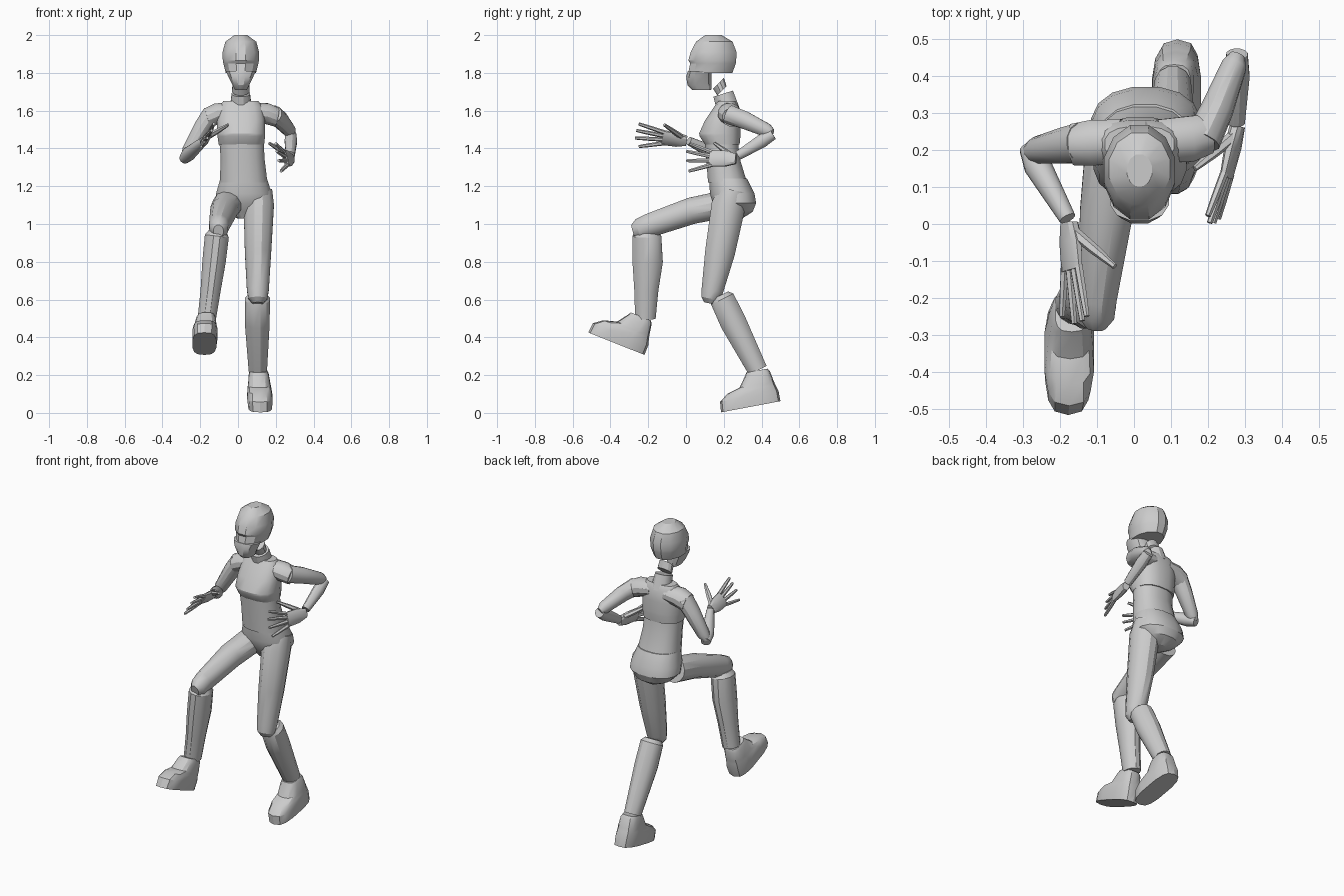
import bpy, bmesh, math
from mathutils import Vector as V


def loft(name, rings, axis=None, side=(1, 0, 0), n=12, p=2.0, smooth=30):
    """Skin of (x, y, z, half width, half depth) superellipse rings, all square to one axis."""
    ax = V(axis) if axis else V(rings[-1][:3]) - V(rings[0][:3])
    ax.normalize()
    u = V(side)
    u = (u - ax * u.dot(ax)).normalized()
    w = ax.cross(u)
    bm = bmesh.new()
    rows = []
    for x, y, z, a, b in rings:
        row = []
        for i in range(n):
            t = 2 * math.pi * (i + 0.5) / n
            c, s = math.cos(t), math.sin(t)
            c = math.copysign(abs(c) ** (2 / p), c)
            s = math.copysign(abs(s) ** (2 / p), s)
            row.append(bm.verts.new(V((x, y, z)) + u * a * c + w * b * s))
        rows.append(row)
    for r0, r1 in zip(rows, rows[1:]):
        for i in range(n):
            j = (i + 1) % n
            bm.faces.new((r0[i], r0[j], r1[j], r1[i]))
    bm.faces.new(rows[0])
    bm.faces.new(rows[-1])
    bmesh.ops.recalc_face_normals(bm, faces=bm.faces)
    me = bpy.data.meshes.new(name)
    bm.to_mesh(me)
    bm.free()
    ob = bpy.data.objects.new(name, me)
    bpy.context.collection.objects.link(ob)
    bpy.ops.object.select_all(action='DESELECT')
    ob.select_set(True)
    bpy.context.view_layer.objects.active = ob
    bpy.ops.object.shade_smooth_by_angle(angle=math.radians(smooth))
    return ob


def stack(name, x0, x1, levels, **kw):
    """Upright loft from (z, front y, back y, half width)."""
    m = len(levels) - 1
    loft(name, [(x0 + (x1 - x0) * i / m, (f + b) / 2, z, w, (b - f) / 2)
                for i, (z, f, b, w) in enumerate(levels)], axis=(0, 0, 1), **kw)


def foot(name, heel, fwd, lean):
    """Shoe stacked up from its sole; heel is the rear end of the sole."""
    fwd = V(fwd).normalized()
    up = V((1, 0, 0)).cross(fwd)
    if up.z < 0:
        up = -up
    rings = []
    for h, back, front, w in ((0, 0, .32, .064), (.055, 0, .315, .068), (.09, .01, .27, .064),
                              (.11, .015, .2, .06), (.165, .025, .16, .053), (.182, .035, .15, .045)):
        c = V(heel) + fwd * (back + front) / 2 + up * h + V((lean * h, 0, 0))
        rings.append((*c, w, (front - back) / 2))
    loft(name, rings, axis=up, p=3.0, n=14)


def hand(name, wrist, knuckles, spread, tips, thumb):
    """Palm, four fingers and a thumb; spread points from little finger to index."""
    wrist, knuckles, spread = V(wrist), V(knuckles), V(spread).normalized()
    mid = wrist.lerp(knuckles, .4)
    loft(name + "_palm", [(*wrist, .028, .02), (*mid, .043, .02), (*knuckles, .045, .013)],
         side=spread, n=10, p=2.6)
    for i, tip in enumerate(tips):
        base = wrist.lerp(knuckles, .92) + spread * (.034 - .0227 * i)
        loft(f"{name}_finger_{i + 1}", [(*base, .012, .012), (*base.lerp(V(tip), .6), .0105, .0105),
                                       (*tip, .008, .008)], side=spread, n=6)
    base = wrist.lerp(knuckles, .2) + spread * .02
    loft(name + "_thumb", [(*base, .017, .015), (*base.lerp(V(thumb), .5), .015, .013),
                           (*thumb, .008, .008)], n=6)


# head
stack("skull", .015, .015, [(1.80, .008, .25, .083), (1.85, .018, .268, .096), (1.865, .008, .27, .099),
                            (1.91, .02, .272, .1), (1.965, .05, .25, .085), (2.0, .10, .19, .035)])
stack("jaw", .015, .015, [(1.71, .03, .135, .032), (1.735, .006, .137, .045),
                          (1.78, -.001, .137, .068), (1.81, .008, .137, .082)], p=2.4)
# neck
loft("upper_neck", [(.015, .172, 1.745, .045, .042), (.015, .19, 1.705, .048, .036)], axis=(0, .7, -.7))
loft("lower_neck", [(.015, .197, 1.69, .05, .056), (.015, .225, 1.6, .062, .062)], axis=(0, .3, -.95))

# torso
stack("chest", .018, .015, [(1.42, .1, .285, .122), (1.465, .07, .29, .128), (1.48, .068, .29, .129),
                            (1.55, .1, .29, .128), (1.62, .148, .282, .118), (1.65, .168, .265, .095)],
      n=16, p=2.5)
stack("abdomen", .03, .018, [(1.22, .115, .325, .128), (1.35, .105, .285, .118), (1.46, .095, .275, .12)],
      n=16, p=2.3)
stack("pelvis", .035, .03, [(1.03, .19, .30, .04), (1.065, .17, .355, .11), (1.11, .14, .373, .152),
                            (1.16, .125, .365, .15), (1.24, .12, .325, .126)], n=16, p=2.3)
# shoulders
loft("shoulder_a", [(-.03, .225, 1.595, .06, .05), (-.11, .22, 1.585, .064, .057), (-.165, .215, 1.56, .058, .055)],
     side=(0, 1, 0))
loft("shoulder_b", [(.07, .225, 1.595, .06, .05), (.15, .23, 1.585, .064, .057), (.205, .245, 1.565, .055, .052)],
     side=(0, 1, 0))

# arms
loft("upper_arm_a", [(-.14, .22, 1.585, .056, .05), (-.19, .212, 1.51, .05, .047), (-.262, .2, 1.385, .037, .037),
                     (-.283, .197, 1.352, .022, .022)], side=(0, 1, 0))
loft("forearm_a", [(-.285, .21, 1.345, .028, .028), (-.262, .16, 1.37, .038, .038), (-.18, .015, 1.44, .023, .023)])
hand("hand_a", (-.175, .003, 1.44), (-.168, -.125, 1.458), (.55, 0, .83),
     [(-.128, -.25, 1.53), (-.14, -.262, 1.495), (-.162, -.27, 1.455), (-.195, -.25, 1.41)],
     (-.052, -.115, 1.525))
loft("upper_arm_b", [(.185, .225, 1.58, .05, .052), (.225, .31, 1.55, .045, .048), (.272, .43, 1.495, .035, .037),
                     (.28, .455, 1.48, .022, .024)])
loft("forearm_b", [(.279, .46, 1.475, .03, .03), (.28, .4, 1.438, .034, .037), (.277, .275, 1.362, .024, .025)])
hand("hand_b", (.28, .265, 1.345), (.25, .125, 1.347), (-.25, 0, .97),
     [(.2, .022, 1.425), (.205, .003, 1.385), (.215, .003, 1.335), (.228, .015, 1.28)],
     (.165, .15, 1.428))

# legs: thigh, shin, shoe
loft("thigh_raised", [(-.055, .2, 1.105, .08, .075), (-.075, .03, 1.07, .074, .073), (-.1, -.2, .99, .055, .065),
                      (-.102, -.25, .972, .05, .058), (-.104, -.28, .962, .028, .035)])
loft("shin_raised", [(-.108, -.207, .96, .05, .06), (-.112, -.207, .935, .066, .079), (-.127, -.203, .8, .064, .083),
                     (-.145, -.21, .65, .055, .066), (-.165, -.215, .5, .05, .056)])
foot("foot_raised", (-.178, -.22, .307), (0, -.93, .37), .05)
loft("thigh_standing", [(.108, .25, 1.18, .075, .08), (.11, .225, 1.1, .083, .093), (.106, .18, .85, .072, .082),
                        (.105, .14, .65, .06, .06), (.105, .13, .605, .052, .052), (.105, .125, .58, .03, .03)])
loft("shin_standing", [(.103, .178, .62, .05, .052), (.103, .192, .602, .068, .068), (.102, .25, .48, .068, .072),
                       (.105, .38, .225, .05, .054)])
foot("foot_standing", (.118, .5, .062), (0, -.983, -.185), -.05)
